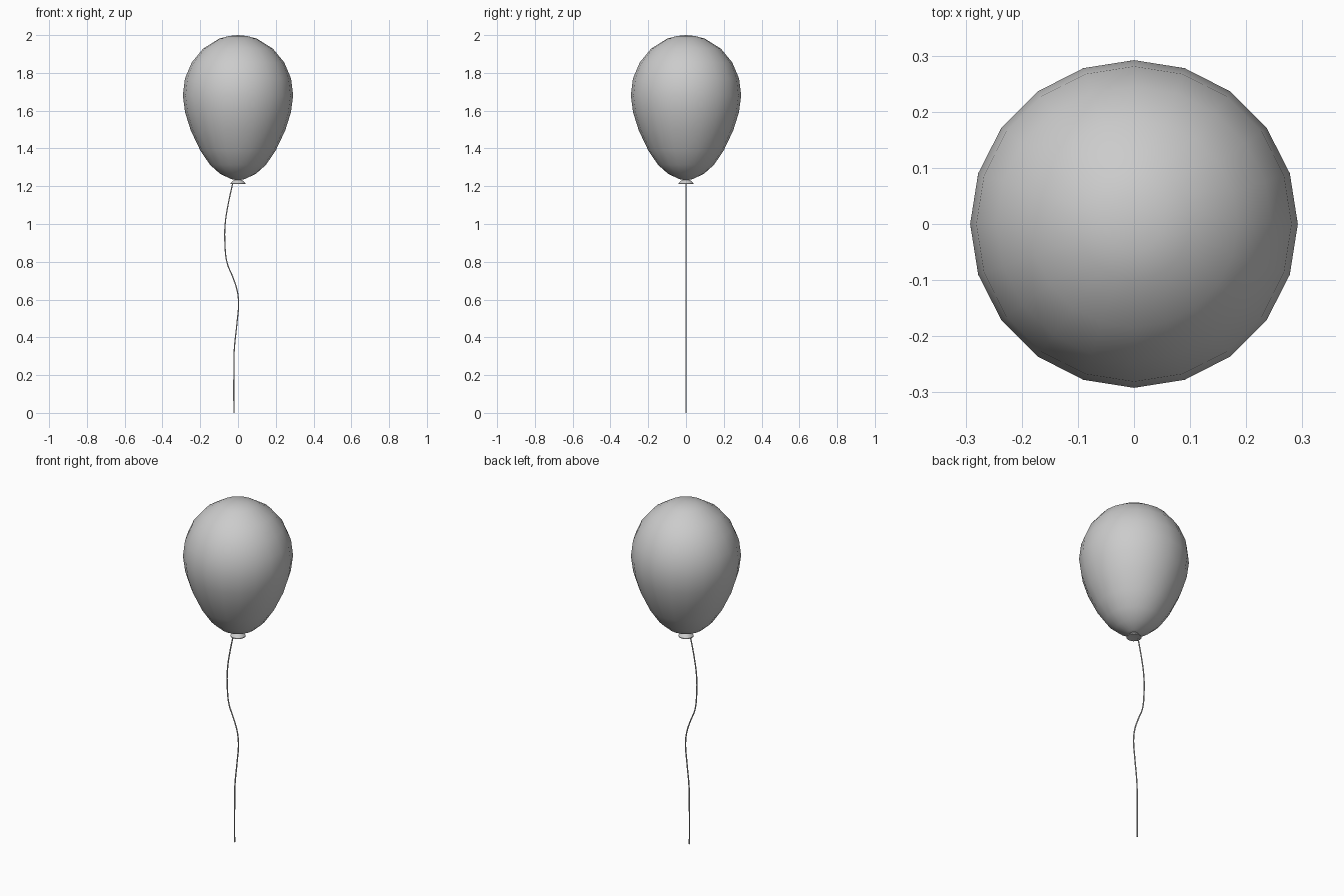
import bpy, bmesh, math

if "Cube" in bpy.data.objects:
    bpy.data.objects.remove(bpy.data.objects["Cube"])

SIDES = 20


def lathe(name, profile, angle):
    """Revolve (radius, z) points, listed bottom to top, around the z axis."""
    bm = bmesh.new()
    verts = [bm.verts.new((r, 0, z)) for r, z in profile]
    edges = [bm.edges.new(pair) for pair in zip(verts, verts[1:])]
    bmesh.ops.spin(bm, geom=verts + edges, cent=(0, 0, 0), axis=(0, 0, 1),
                   angle=math.tau, steps=SIDES, use_duplicate=False)
    bmesh.ops.remove_doubles(bm, verts=bm.verts[:], dist=0.0005)
    bmesh.ops.recalc_face_normals(bm, faces=bm.faces[:])
    mesh = bpy.data.meshes.new(name)
    bm.to_mesh(mesh)
    bm.free()
    obj = bpy.data.objects.new(name, mesh)
    bpy.context.collection.objects.link(obj)
    bpy.ops.object.select_all(action='DESELECT')
    obj.select_set(True)
    bpy.context.view_layer.objects.active = obj
    bpy.ops.object.shade_smooth_by_angle(angle=math.radians(angle))
    return obj


# Inflated teardrop body
lathe("balloon_body", [
    (0, 1.23), (0.037, 1.238), (0.095, 1.266), (0.148, 1.313), (0.2, 1.39),
    (0.25, 1.495), (0.28, 1.59), (0.292, 1.68), (0.281, 1.77), (0.245, 1.855),
    (0.185, 1.928), (0.1, 1.981), (0.05, 1.995), (0, 2.0)], 60)

# Flared lip under the knot
lathe("balloon_lip", [
    (0, 1.217), (0.04, 1.211), (0.04, 1.215), (0.022, 1.232), (0, 1.236)], 30)

# Wavy string hanging down in the xz plane
path = [(-0.028, 1.216), (-0.053, 1.10), (-0.068, 1.0), (-0.069, 0.89),
        (-0.058, 0.795), (-0.028, 0.72), (-0.005, 0.65), (0.003, 0.58),
        (-0.005, 0.48), (-0.02, 0.33), (-0.022, 0.2), (-0.022, 0)]
curve = bpy.data.curves.new("string", 'CURVE')
curve.dimensions = '3D'
curve.bevel_depth = 0.0035
curve.bevel_resolution = 1
curve.resolution_u = 4
curve.use_fill_caps = True
spline = curve.splines.new('BEZIER')
spline.bezier_points.add(len(path) - 1)
for point, (x, z) in zip(spline.bezier_points, path):
    point.co = (x, 0, z)
    point.handle_left_type = point.handle_right_type = 'AUTO'
bpy.context.collection.objects.link(bpy.data.objects.new("string", curve))
